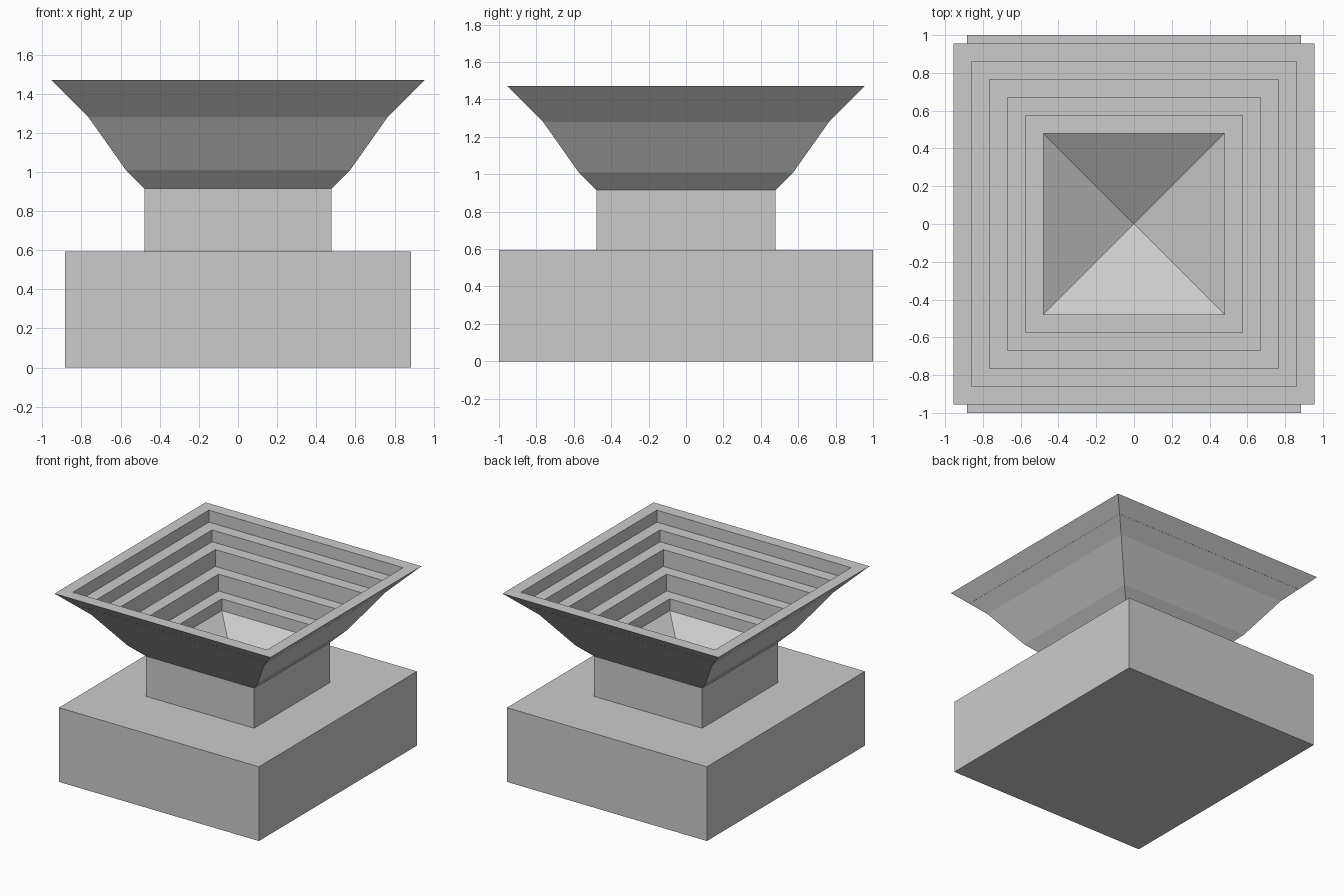
import bpy
import bmesh

if "Cube" in bpy.data.objects:
    bpy.data.objects.remove(bpy.data.objects["Cube"], do_unlink=True)

stone = bpy.data.materials.new("light_grey_stone")
stone.use_nodes = True
colour = (0.6, 0.6, 0.6, 1)
stone.diffuse_color = colour
stone.node_tree.nodes["Principled BSDF"].inputs["Base Color"].default_value = colour


def square_loft(name, profile, depth_ratio=1.0, cap_bottom=False, cap_top=False, apex=None):
    """Loft square rings through (half width, height) points, outside first."""
    bm = bmesh.new()
    corners = [(-1, -1), (1, -1), (1, 1), (-1, 1)]
    rings = [[bm.verts.new((sx * h, sy * h * depth_ratio, z)) for sx, sy in corners]
             for h, z in profile]
    for a, b in zip(rings, rings[1:]):
        for i in range(4):
            j = (i + 1) % 4
            bm.faces.new((a[i], a[j], b[j], b[i]))
    if cap_bottom:
        bm.faces.new(rings[0][::-1])
    if cap_top:
        bm.faces.new(rings[-1])
    if apex is not None:
        tip = bm.verts.new((0, 0, apex))
        last = rings[-1]
        for i in range(4):
            bm.faces.new((last[i], last[(i + 1) % 4], tip))
    mesh = bpy.data.meshes.new(name)
    bm.to_mesh(mesh)
    bm.free()
    mesh.materials.append(stone)
    obj = bpy.data.objects.new(name, mesh)
    bpy.context.collection.objects.link(obj)
    return obj


BASE_TOP, NECK_TOP = 0.594, 0.915
NECK = 0.478
STEP = 0.0955  # tread width

# Rectangular plinth, deeper than wide
square_loft("base", [(0.885, 0), (0.885, BASE_TOP)], 1 / 0.885, True, True)

# Square neck
square_loft("neck", [(NECK, BASE_TOP), (NECK, NECK_TOP)])

# Flared bowl: sloped outside, then stepped inside down to a pyramid pit
levels = [1.471, 1.375, 1.28, 1.145, 1.01, NECK_TOP]
bowl = [(NECK, NECK_TOP), (NECK + STEP, 1.01), (NECK + 3 * STEP, 1.28), (NECK + 5 * STEP, 1.471)]
for i, (top, bottom) in enumerate(zip(levels, levels[1:])):
    half = NECK + (4 - i) * STEP
    bowl += [(half, top), (half, bottom)]
square_loft("stepped_bowl", bowl, apex=BASE_TOP)
